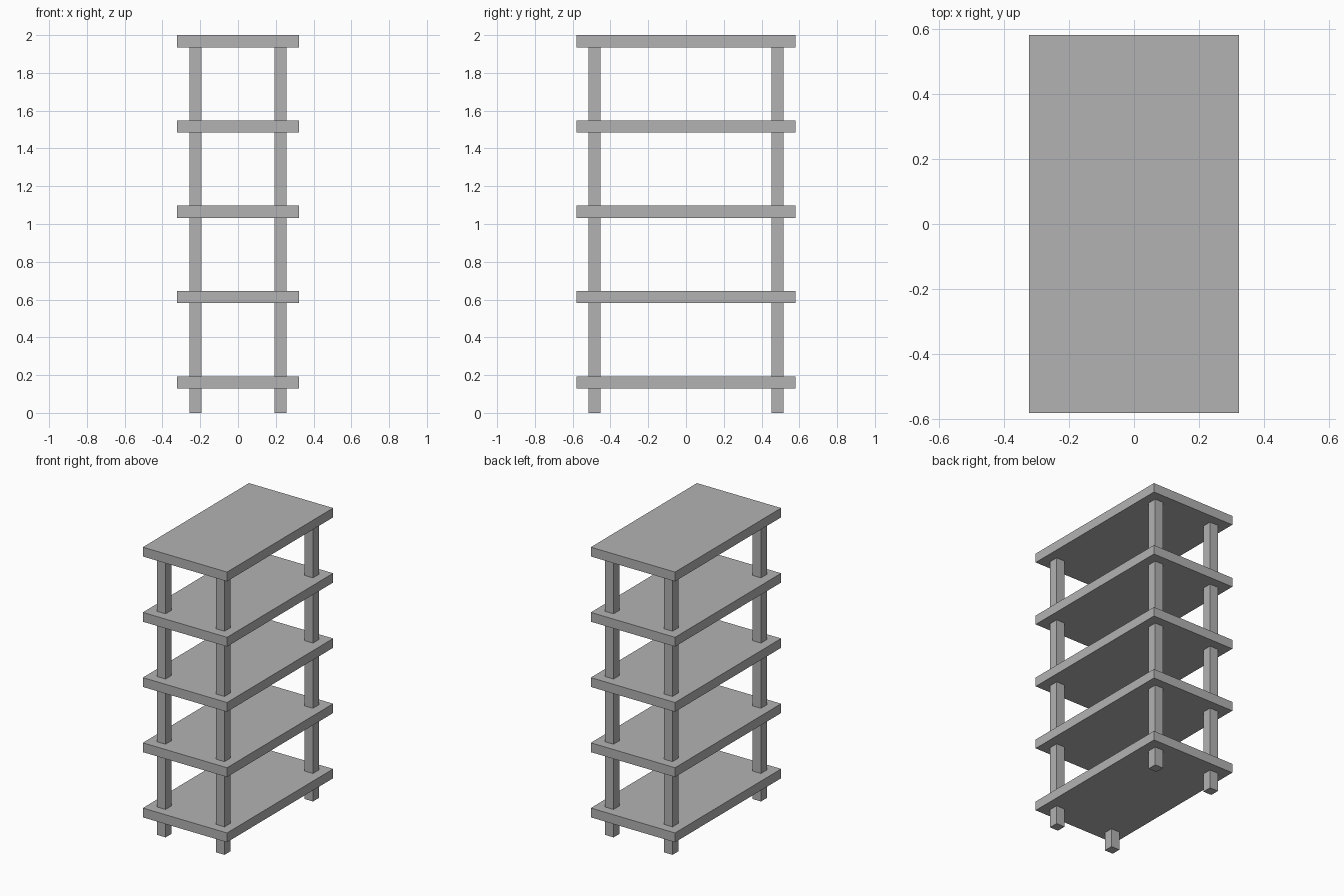
import bpy

default = bpy.data.objects.get("Cube")
if default:
    bpy.data.objects.remove(default, do_unlink=True)

U = 2 / 31  # board thickness, the module for every dimension

# Single grey material
grey = bpy.data.materials.new("plain_grey")
grey.use_nodes = True
colour = (0.448, 0.448, 0.448, 1)
grey.diffuse_color = colour
grey.node_tree.nodes["Principled BSDF"].inputs["Base Color"].default_value = colour


def box(name, centre, size):
    """Add a box; centre and size are given in modules."""
    bpy.ops.mesh.primitive_cube_add(size=1, location=[c * U for c in centre])
    ob = bpy.context.object
    ob.name = name
    ob.scale = [s * U for s in size]
    bpy.ops.object.transform_apply(location=False, rotation=False, scale=True)
    ob.data.materials.append(grey)
    return ob


# Five evenly spaced shelves
bottoms = [2 + 7 * i for i in range(5)]
for i, z in enumerate(bottoms):
    box(f"shelf_{i + 1}", (0, 0, z + 0.5), (10, 18, 1))

# Four posts, each made of a foot and the uprights between shelves
spans = [(0, bottoms[0])] + [(a + 1, b) for a, b in zip(bottoms, bottoms[1:])]
for xs, side in ((1, "left"), (-1, "right")):
    for ys, end in ((-1, "front"), (1, "back")):
        for i, (low, high) in enumerate(spans):
            part = "foot" if i == 0 else f"post_{i}"
            box(f"{end}_{side}_{part}", (3.5 * xs, 7.5 * ys, (low + high) / 2),
                (1, 1, high - low))
